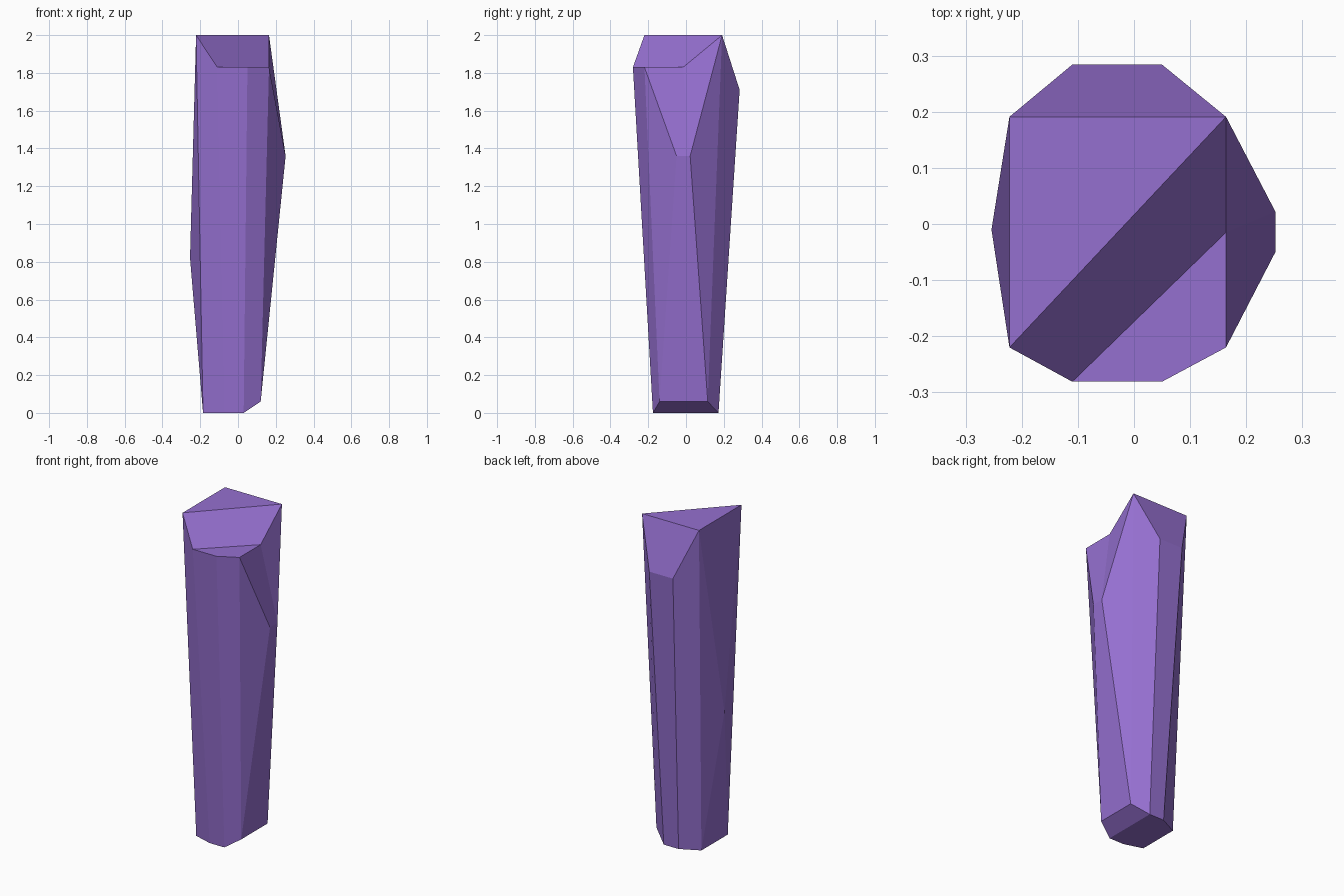
import bpy, bmesh

if "Cube" in bpy.data.objects:
    bpy.data.objects.remove(bpy.data.objects["Cube"])

bm = bmesh.new()


def ring(points):
    return [bm.verts.new(p) for p in points]


# Matching eight-sided outlines, anticlockwise from the front left corner
base = ring([(-.185, -.14, 0), (-.07, -.175, 0), (.03, -.175, 0), (.12, -.14, .06),
             (.12, .115, .06), (.03, .172, 0), (-.07, .172, 0), (-.185, .115, 0)])
crown = ring([(-.222, -.22, 2), (-.11, -.281, 1.83), (.05, -.281, 1.83), (.164, -.22, 1.83),
              (.164, .191, 2), (.05, .284, 1.71), (-.11, .284, 1.71), (-.222, .191, 2)])

# Plain side facets; the right (3) and left (7) sides bulge instead
for i in (0, 1, 2, 4, 5, 6):
    bm.faces.new((base[i], base[i + 1], crown[i + 1], crown[i]))

# Left bulge: a shallow four-sided point
peak = bm.verts.new((-.254, -.01, .82))
left = [base[7], base[0], crown[0], crown[7]]
for i in range(4):
    bm.faces.new((left[i], left[(i + 1) % 4], peak))

# Right bulge: a short ridge, with the broken-off step above it
r1, r2, notch = ring([(.252, -.05, 1.36), (.252, .022, 1.36), (.164, -.015, 1.83)])
bm.faces.new((base[3], base[4], r2, r1))
bm.faces.new((base[3], r1, crown[3]))
bm.faces.new((base[4], crown[4], r2))
bm.faces.new((crown[3], r1, notch))
bm.faces.new((r1, r2, notch))
bm.faces.new((r2, crown[4], notch))

# Top: high triangle, steep step, low ledge and back slope
bm.faces.new((crown[0], crown[4], crown[7]))
bm.faces.new((crown[0], crown[1], notch, crown[4]))
bm.faces.new((crown[1], crown[2], crown[3], notch))
bm.faces.new((crown[4], crown[5], crown[6], crown[7]))

# Bottom with its chamfer on the right
bm.faces.new([base[i] for i in (7, 6, 5, 2, 1, 0)])
bm.faces.new((base[2], base[5], base[4], base[3]))

bmesh.ops.recalc_face_normals(bm, faces=bm.faces)
mesh = bpy.data.meshes.new("crystal_shard")
bm.to_mesh(mesh)
bm.free()

mat = bpy.data.materials.new("purple")
mat.diffuse_color = (.30, .16, .63, 1)
mat.use_nodes = True
mat.node_tree.nodes["Principled BSDF"].inputs["Base Color"].default_value = mat.diffuse_color
mesh.materials.append(mat)
shard = bpy.data.objects.new("crystal_shard", mesh)
bpy.context.collection.objects.link(shard)
